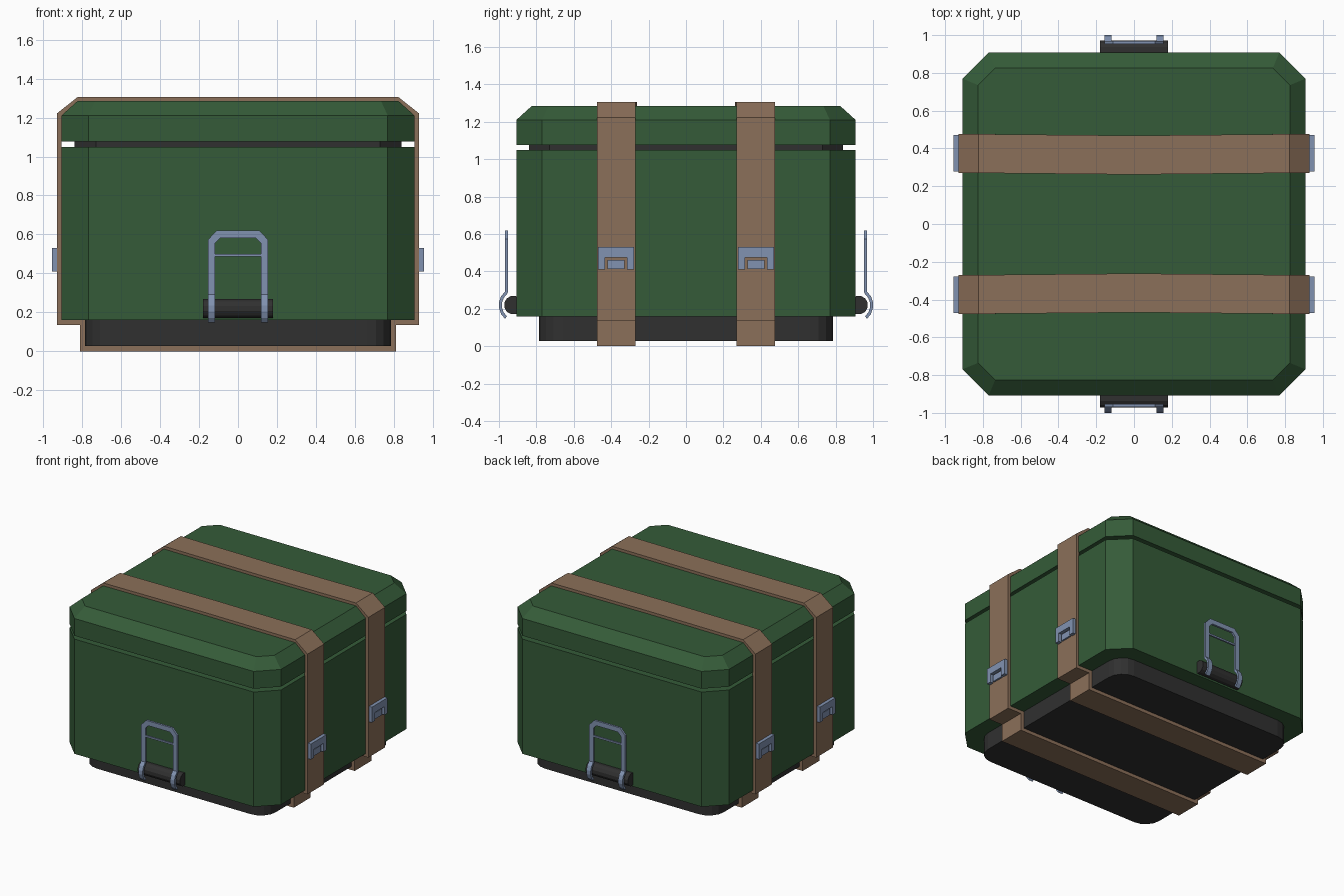
import bpy, bmesh, math

if "Cube" in bpy.data.objects:
    bpy.data.objects.remove(bpy.data.objects["Cube"])

def material(name, rgb):
    m = bpy.data.materials.new(name)
    m.diffuse_color = (*rgb, 1)
    m.use_nodes = True
    m.node_tree.nodes["Principled BSDF"].inputs["Base Color"].default_value = m.diffuse_color
    return m

GREEN = material("green_paint", (0.035, 0.105, 0.04))
DARK = material("black_rubber", (0.03, 0.03, 0.03))
BROWN = material("brown_strap", (0.26, 0.16, 0.1))
STEEL = material("blue_steel", (0.22, 0.29, 0.44))

def finish(name, bm, mat):
    bmesh.ops.recalc_face_normals(bm, faces=bm.faces)
    me = bpy.data.meshes.new(name)
    bm.to_mesh(me)
    bm.free()
    me.materials.append(mat)
    ob = bpy.data.objects.new(name, me)
    bpy.context.collection.objects.link(ob)
    return ob

def loft(name, rings, mat, closed=False):
    """Skin matching rings of 3D points; cap the ends unless closed into a loop."""
    bm = bmesh.new()
    vs = [[bm.verts.new(p) for p in r] for r in rings]
    n = len(vs[0])
    pairs = list(zip(vs, vs[1:])) + ([(vs[-1], vs[0])] if closed else [])
    for a, b in pairs:
        for i in range(n):
            j = (i + 1) % n
            bm.faces.new((a[i], a[j], b[j], b[i]))
    if not closed:
        bm.faces.new(vs[0])
        bm.faces.new(vs[-1])
    return finish(name, bm, mat)

def octagon(h, c, z):
    """Square of half size h with corners cut by c."""
    k = h - c
    return [(x, y, z) for x, y in ((h, -k), (h, k), (k, h), (-k, h),
                                   (-h, k), (-h, -k), (-k, -h), (k, -h))]

def rounded(h, r, z, seg=4):
    pts = []
    for q, (sx, sy) in enumerate(((1, 1), (-1, 1), (-1, -1), (1, -1))):
        for i in range(seg + 1):
            a = math.pi / 2 * (q + i / seg)
            pts.append((sx * (h - r) + r * math.cos(a), sy * (h - r) + r * math.sin(a), z))
    return pts

def extrude_x(name, yz, x0, x1, mat):
    return loft(name, [[(x, y, z) for y, z in yz] for x in (x0, x1)], mat)

def extrude_y(name, xz, y0, y1, mat):
    return loft(name, [[(x, y, z) for x, z in xz] for y in (y0, y1)], mat)

def box(y0, y1, z0, z1):
    return [(y0, z0), (y1, z0), (y1, z1), (y0, z1)]

def mirror_pts(half):
    return half + [(-x, z) for x, z in reversed(half)]

# Case shell, inner liner, lid and base
loft("case_body", [octagon(0.907, 0.138, 0.16), octagon(0.907, 0.138, 1.05)], GREEN)
loft("inner_liner", [octagon(0.84, 0.11, 1.0), octagon(0.84, 0.11, 1.1)], DARK)
loft("lid", [octagon(0.907, 0.138, 1.076), octagon(0.907, 0.138, 1.21),
             octagon(0.825, 0.09, 1.284)], GREEN)
loft("base", [rounded(0.785, 0.125, 0.027), rounded(0.785, 0.125, 0.165)], DARK)

# Straps around the case, with a buckle on each side
outer = [(0.812, 0), (0.812, 0.135), (0.929, 0.135), (0.929, 1.222), (0.823, 1.306), (0, 1.306)]
inner = [(0.783, 0.026), (0.783, 0.16), (0.906, 0.16), (0.906, 1.21), (0.822, 1.284), (0, 1.284)]
for s, tag in ((-1, "front"), (1, "back")):
    rings = []
    path = list(zip(outer, inner))
    path += [((-o[0], o[1]), (-i[0], i[1])) for o, i in reversed(path[:-1])]
    for o, i in path:
        sag = 0.008 if o[0] == 0 else 0
        y0, y1 = s * (0.27 - sag), s * (0.476 - sag)
        rings.append([(o[0], y0, o[1]), (o[0], y1, o[1]), (i[0], y1, i[1]), (i[0], y0, i[1])])
    loft(f"{tag}_strap", rings, BROWN, closed=True)
    for d, side in ((-1, "left"), (1, "right")):
        c = s * 0.374
        frame = [(c - 0.096, 0.41), (c - 0.059, 0.41), (c - 0.059, 0.475), (c + 0.059, 0.475),
                 (c + 0.059, 0.41), (c + 0.096, 0.41), (c + 0.096, 0.53), (c - 0.096, 0.53)]
        extrude_x(f"{tag}_{side}_buckle_frame", frame, d * 0.92, d * 0.955, STEEL)
        extrude_x(f"{tag}_{side}_buckle_tongue", box(c - 0.046, c + 0.046, 0.412, 0.462),
                  d * 0.92, d * 0.942, STEEL)

# Lift handles on the front and back
hook = [(0.968, 0.292), (0.989, 0.266), (1.0, 0.235), (1.0, 0.205), (0.989, 0.172), (0.968, 0.147),
        (0.957, 0.16), (0.976, 0.182), (0.984, 0.208), (0.984, 0.232), (0.974, 0.259), (0.952, 0.285)]
bail = mirror_pts([(0.155, 0.286), (0.155, 0.572), (0.111, 0.619)])
bail += [(-0.118, 0.286), (-0.118, 0.555), (-0.092, 0.582),
         (0.092, 0.582), (0.118, 0.555), (0.118, 0.286)]
for s, tag in ((-1, "front"), (1, "back")):
    extrude_y(f"{tag}_handle_bail", bail, s * 0.952, s * 0.968, STEEL)
    extrude_y(f"{tag}_handle_crossbar", box(-0.12, 0.12, 0.486, 0.499), s * 0.953, s * 0.966, STEEL)
    for x in (-0.155, 0.118):
        extrude_x(f"{tag}_handle_hook", [(s * y, z) for y, z in hook], x, x + 0.037, STEEL)
    roller = [(s * 0.923 + 0.05 * math.cos(a), 0.22 + 0.05 * math.sin(a))
              for a in (math.pi * (i + 0.5) / 6 for i in range(12))]
    extrude_x(f"{tag}_handle_roller", roller, -0.181, 0.181, DARK)
